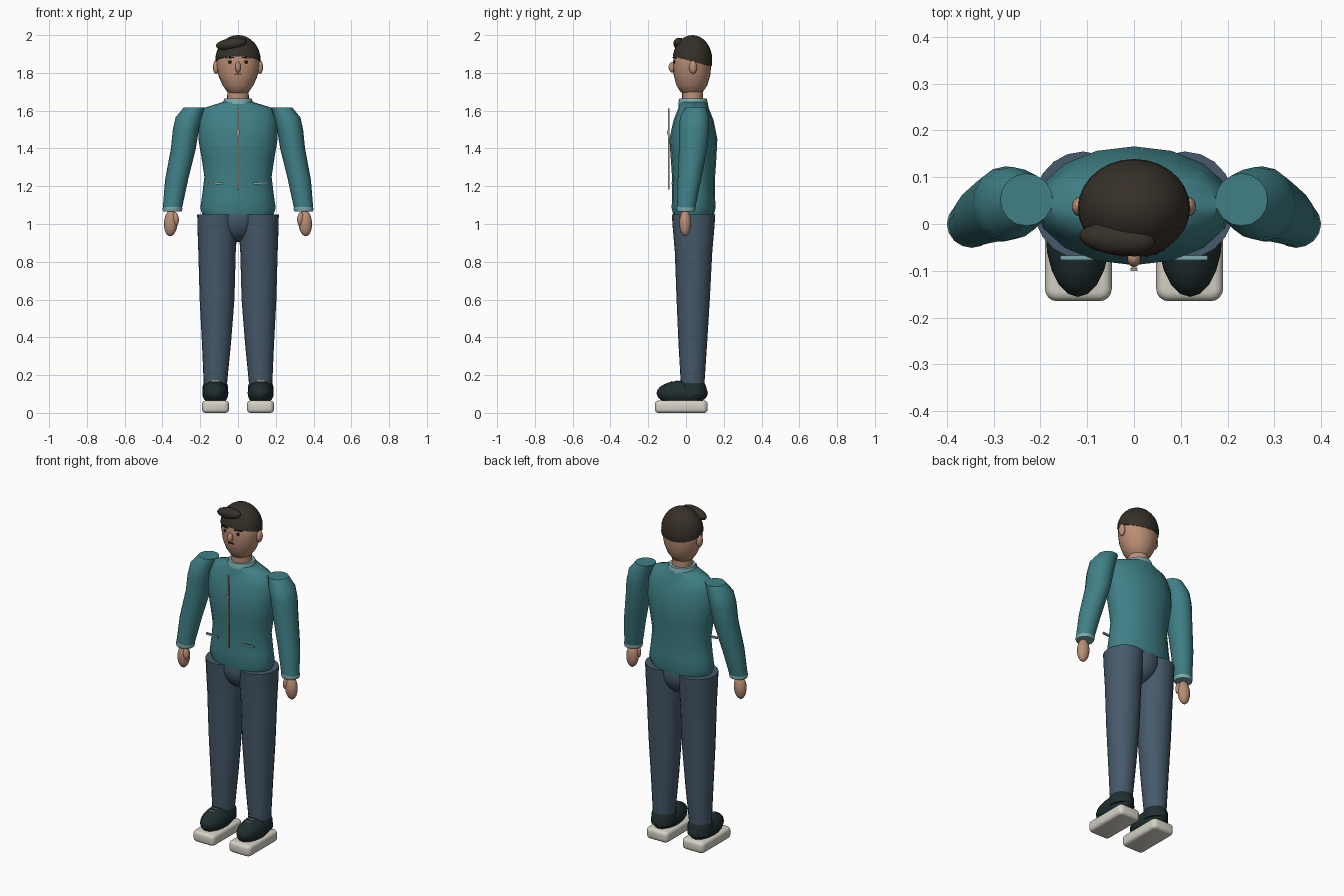
import bpy, bmesh, math
from mathutils import Matrix, Vector


def material(name, rgb):
    m = bpy.data.materials.new(name)
    m.diffuse_color = (*rgb, 1)
    return m


TEAL = material("jacket teal", (0.050, 0.215, 0.240))
TRIM = material("pale teal trim", (0.21, 0.40, 0.42))
DENIM = material("denim blue", (0.062, 0.100, 0.145))
SKIN = material("skin", (0.50, 0.275, 0.18))
HAIR = material("dark brown hair", (0.038, 0.029, 0.022))
SHOE = material("shoe black green", (0.014, 0.027, 0.029))
SOLE = material("sole cream", (0.66, 0.64, 0.56))
ZIP = material("zip tan", (0.46, 0.36, 0.30))
INK = material("face ink", (0.012, 0.009, 0.008))


def finish(name, bm, mat, angle=45):
    bmesh.ops.recalc_face_normals(bm, faces=bm.faces)
    mesh = bpy.data.meshes.new(name)
    bm.to_mesh(mesh)
    bm.free()
    mesh.materials.append(mat)
    ob = bpy.data.objects.new(name, mesh)
    bpy.context.collection.objects.link(ob)
    bpy.ops.object.select_all(action='DESELECT')
    ob.select_set(True)
    bpy.context.view_layer.objects.active = ob
    bpy.ops.object.shade_smooth_by_angle(angle=math.radians(angle))
    return ob


def loft(name, mat, rings, n=16, angle=45):
    """Capped skin over horizontal ellipses (cx, cy, z, rx, ry)."""
    bm = bmesh.new()
    loops = []
    for cx, cy, z, rx, ry in rings:
        loops.append([bm.verts.new((cx + rx * math.cos(2 * math.pi * i / n),
                                    cy + ry * math.sin(2 * math.pi * i / n), z))
                      for i in range(n)])
    for a, b in zip(loops, loops[1:]):
        for i in range(n):
            j = (i + 1) % n
            bm.faces.new((a[i], a[j], b[j], b[i]))
    bm.faces.new(loops[0])
    bm.faces.new(loops[-1])
    return finish(name, bm, mat, angle)


def placed(loc, size, rot):
    turn = Matrix.Identity(4)
    for axis, deg in zip("XYZ", rot):
        turn = Matrix.Rotation(math.radians(deg), 4, axis) @ turn
    return Matrix.Translation(loc) @ turn @ Matrix.Diagonal((*size, 1))


def ball(name, mat, loc, radii, rot=(0, 0, 0), u=20, v=12, cut=None):
    """Ellipsoid, optionally keeping only the part above a plane (point, normal)."""
    bm = bmesh.new()
    bmesh.ops.create_uvsphere(bm, u_segments=u, v_segments=v, radius=1,
                              matrix=placed(loc, radii, rot))
    if cut:
        geom = bm.verts[:] + bm.edges[:] + bm.faces[:]
        res = bmesh.ops.bisect_plane(bm, geom=geom, plane_co=cut[0],
                                     plane_no=cut[1], clear_inner=True)
        edges = [e for e in res["geom_cut"] if isinstance(e, bmesh.types.BMEdge)]
        bmesh.ops.contextual_create(bm, geom=edges)
    return finish(name, bm, mat)


def box(name, mat, loc, size, rot=(0, 0, 0), bevel=0.0, segs=3, corner=0.0):
    bm = bmesh.new()
    bmesh.ops.create_cube(bm, size=1, matrix=placed(loc, size, rot))
    if corner:
        upright = [e for e in bm.edges
                   if abs(e.verts[0].co.z - e.verts[1].co.z) > size[2] * 0.9]
        bmesh.ops.bevel(bm, geom=upright, offset=corner, segments=4,
                        profile=0.5, affect='EDGES')
    if bevel:
        rims = [e for e in bm.edges
                if abs(e.verts[0].co.z - e.verts[1].co.z) < 1e-5]
        bmesh.ops.bevel(bm, geom=rims, offset=bevel, segments=segs,
                        profile=0.5, affect='EDGES')
    return finish(name, bm, mat)


# Jacket body, collar and neck
loft("jacket_body", TEAL, [
    (0, 0.040, 1.050, 0.188, 0.108), (0, 0.040, 1.085, 0.200, 0.116),
    (0, 0.040, 1.150, 0.190, 0.114), (0, 0.040, 1.250, 0.178, 0.114),
    (0, 0.040, 1.350, 0.193, 0.121), (0, 0.039, 1.450, 0.210, 0.127),
    (0, 0.040, 1.550, 0.206, 0.106), (0, 0.040, 1.615, 0.180, 0.080),
    (0, 0.038, 1.645, 0.082, 0.076)])
loft("collar", TRIM, [(0, 0.037, 1.635, 0.080, 0.078), (0, 0.037, 1.648, 0.078, 0.077),
                      (0, 0.037, 1.664, 0.072, 0.072)], 24)
loft("neck", SKIN, [(0, 0.035, 1.62, 0.058, 0.056), (0, 0.035, 1.74, 0.056, 0.055)], 20)

# Zip with pull tab
box("zip", ZIP, (0, -0.092, 1.397), (0.010, 0.008, 0.43))
box("zip_pull", ZIP, (0, -0.097, 1.485), (0.014, 0.006, 0.022))

# Head, hair and central face details
loft("head", SKIN, [
    (0, 0.030, 1.684, 0.030, 0.034), (0, 0.030, 1.700, 0.058, 0.060),
    (0, 0.031, 1.735, 0.082, 0.082), (0, 0.032, 1.785, 0.104, 0.096),
    (0, 0.033, 1.840, 0.114, 0.101), (0, 0.033, 1.890, 0.112, 0.100),
    (0, 0.033, 1.935, 0.095, 0.085), (0, 0.033, 1.970, 0.060, 0.055)], 24, 60)
ball("hair_cap", HAIR, (0, 0.034, 1.868), (0.120, 0.105, 0.132), u=28, v=16,
     cut=(Vector((0, -0.07, 1.888)), Vector((0, 0.27, 1.0))))
ball("hair_tuft", HAIR, (-0.036, -0.032, 1.953), (0.082, 0.034, 0.031), (0, -8, -6))
ball("nose", SKIN, (0, -0.073, 1.830), (0.015, 0.019, 0.028), u=14, v=10)
box("mouth", INK, (0, -0.066, 1.795), (0.036, 0.006, 0.005))

# Hips
ball("hips", DENIM, (0, 0.040, 1.030), (0.112, 0.112, 0.126))

for s, side in ((-1, "right"), (1, "left")):
    # Face pairs
    ball(side + "_ear", SKIN, (s * 0.116, 0.037, 1.830), (0.017, 0.021, 0.036), u=14, v=10)
    ball(side + "_eye", INK, (s * 0.043, -0.061, 1.858), (0.010, 0.005, 0.009), u=12, v=8)
    box(side + "_brow", INK, (s * 0.044, -0.061, 1.880), (0.046, 0.007, 0.006),
        (0, s * 3, s * 20))

    # Sleeve, cuff and hand
    loft(side + "_sleeve", TEAL, [
        (s * 0.230, 0.052, 1.618, 0.056, 0.056), (s * 0.260, 0.045, 1.565, 0.070, 0.077),
        (s * 0.276, 0.043, 1.500, 0.069, 0.080), (s * 0.289, 0.038, 1.400, 0.066, 0.075),
        (s * 0.325, 0.018, 1.235, 0.061, 0.062), (s * 0.347, 0.000, 1.085, 0.051, 0.049)])
    loft(side + "_cuff", TRIM, [(s * 0.346, 0, 1.095, 0.049, 0.048),
                                (s * 0.347, 0, 1.080, 0.053, 0.051),
                                (s * 0.348, 0, 1.067, 0.049, 0.047)])
    ball(side + "_hand", SKIN, (s * 0.356, -0.004, 1.005), (0.036, 0.031, 0.070), (0, s * -3, 0))
    ball(side + "_thumb", SKIN, (s * 0.330, -0.018, 1.028), (0.017, 0.017, 0.036),
         (0, s * 6, 0), u=14, v=10)

    # Pocket welt
    box(side + "_pocket", TRIM, (s * 0.120, -0.072, 1.216), (0.076, 0.010, 0.011), (0, s * -3, 0))

    # Trouser leg
    loft(side + "_leg", DENIM, [
        (s * 0.120, 0.035, 0.145, 0.061, 0.062), (s * 0.114, 0.036, 0.370, 0.077, 0.076),
        (s * 0.111, 0.038, 0.600, 0.092, 0.088), (s * 0.111, 0.040, 0.850, 0.099, 0.099),
        (s * 0.109, 0.040, 0.990, 0.106, 0.111), (s * 0.109, 0.040, 1.050, 0.107, 0.115)], 20)

    # Shoe upper, sole and laces
    ball(side + "_shoe", SHOE, (s * 0.120, -0.020, 0.105), (0.069, 0.136, 0.066))
    loft(side + "_shoe_ankle", SHOE, [(s * 0.120, 0.035, 0.090, 0.068, 0.077),
                                      (s * 0.120, 0.035, 0.140, 0.068, 0.072),
                                      (s * 0.120, 0.035, 0.166, 0.058, 0.060)], 20)
    box(side + "_sole", SOLE, (s * 0.119, -0.025, 0.0325), (0.143, 0.280, 0.065),
        bevel=0.018, corner=0.026)
    for k, (y, z) in enumerate(((-0.048, 0.171), (-0.076, 0.166))):
        box(f"{side}_lace_{k}", SOLE, (s * 0.120, y, z), (0.044, 0.005, 0.004))
